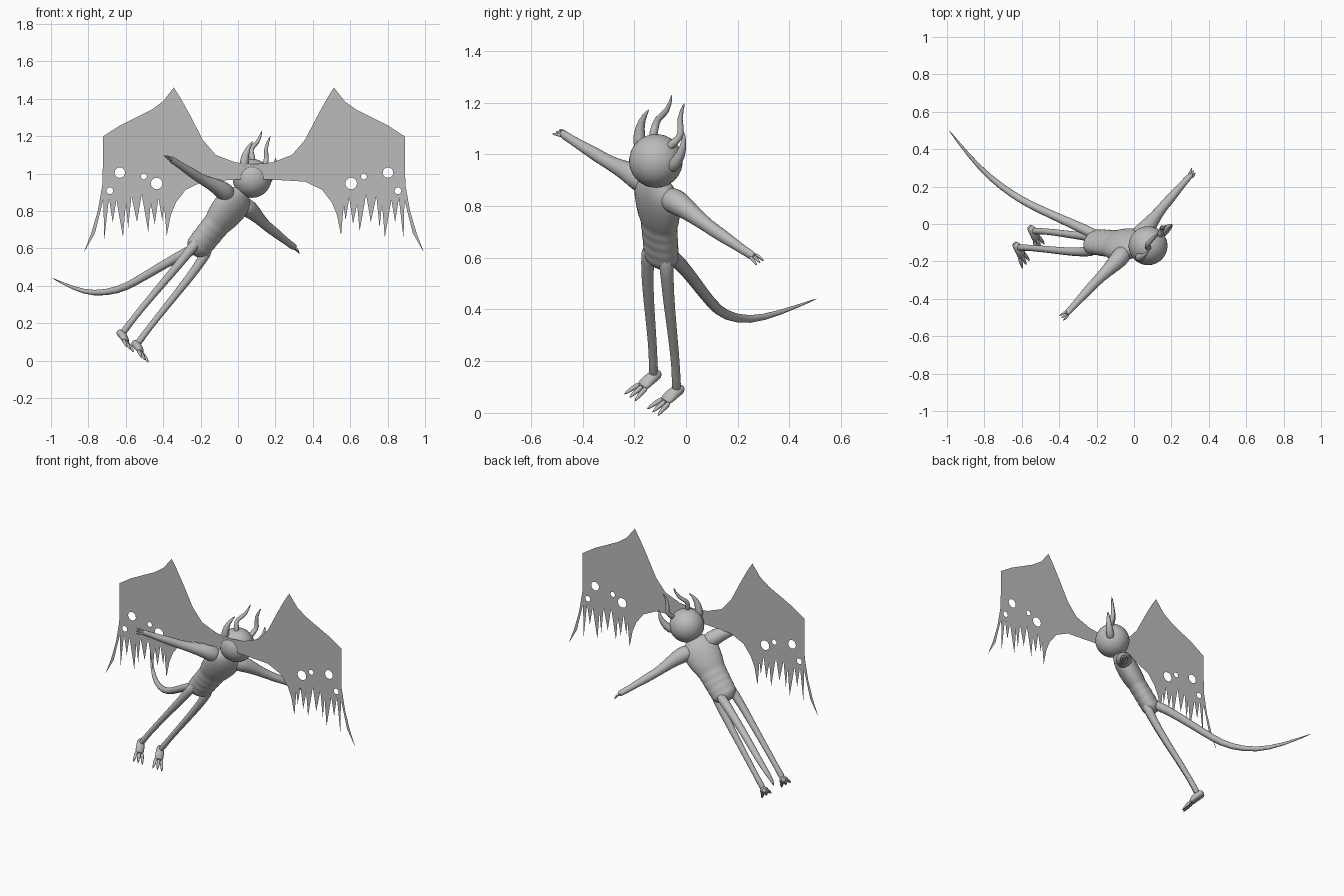
import bpy, bmesh, math
from mathutils import Vector, Matrix

cube = bpy.data.objects.get("Cube")
if cube:
    bpy.data.objects.remove(cube, do_unlink=True)

# Materials
def make_mat(name, col):
    m = bpy.data.materials.new(name)
    m.use_nodes = True
    m.diffuse_color = col
    m.node_tree.nodes["Principled BSDF"].inputs["Base Color"].default_value = col
    return m

grey = make_mat("plain grey", (0.5, 0.5, 0.5, 1))

# Tilted body frame: x = its left, y = its back, z = its up
left = Vector((0.60, 0.67, -0.43)).normalized()
up = Vector((0.64, -0.04, 0.77))
up = (up - left * up.dot(left)).normalized()
back = up.cross(left)
POSE = Matrix((left, back, up)).transposed().to_4x4()
POSE.translation = (-0.025, -0.109, 0.846)

def finish(obj):
    obj.data.materials.append(grey)
    bpy.ops.object.select_all(action='DESELECT')
    obj.select_set(True)
    bpy.context.view_layer.objects.active = obj
    bpy.ops.object.shade_smooth_by_angle(angle=math.radians(60))

def tube(name, path, radii, pose=POSE, sides=10, level=1):
    """Loft elliptical rings along a path; a radius is a number or a pair."""
    pts = [Vector(p) for p in path]
    bm = bmesh.new()
    rings = []
    for i, p in enumerate(pts):
        d = (pts[min(i + 1, len(pts) - 1)] - pts[max(i - 1, 0)]).normalized()
        ref = Vector((0, 0, 1)) if abs(d.y) > 0.8 else Vector((0, 1, 0))
        a = ref.cross(d).normalized()
        b = d.cross(a)
        r = radii[i]
        ra, rb = r if isinstance(r, tuple) else (r, r)
        rings.append([bm.verts.new(p + a * ra * math.cos(t) + b * rb * math.sin(t))
                      for t in (2 * math.pi * k / sides for k in range(sides))])
    for r0, r1 in zip(rings, rings[1:]):
        for k in range(sides):
            j = (k + 1) % sides
            bm.faces.new((r0[k], r0[j], r1[j], r1[k]))
    bm.faces.new(rings[0][::-1])
    bm.faces.new(rings[-1])
    bm.transform(pose)
    bmesh.ops.recalc_face_normals(bm, faces=bm.faces)
    me = bpy.data.meshes.new(name)
    bm.to_mesh(me)
    bm.free()
    obj = bpy.data.objects.new(name, me)
    bpy.context.collection.objects.link(obj)
    finish(obj)
    if level:
        obj.modifiers.new("Smooth", 'SUBSURF').levels = level
        obj.modifiers["Smooth"].render_levels = level
    return obj

# Torso with ridged belly
heights = [0.10, 0.075, 0.045, 0.0, -0.06, -0.12]
sizes = [(0.03, 0.03), (0.05, 0.04), (0.095, 0.055), (0.115, 0.066), (0.11, 0.068), (0.097, 0.064)]
for k in range(8):
    ridge = 0.008 if k % 2 else 0
    heights.append(-0.15 - 0.022 * k)
    sizes.append((0.085 - 0.001 * k + ridge / 2, 0.054 + ridge))
heights += [-0.335, -0.355]
sizes += [(0.06, 0.045), (0.025, 0.02)]
tube("torso", [(0, -0.005, h) for h in heights], sizes, sides=16)

# Head and neck
bpy.ops.mesh.primitive_uv_sphere_add(segments=32, ring_count=20, radius=0.104)
head = bpy.context.object
head.name = "head"
head.data.transform(POSE @ Matrix.Translation((0, 0.003, 0.163)))
finish(head)
tube("neck", [(0, 0, 0.05), (0, 0, 0.08), (0, 0, 0.11)], [0.04, 0.032, 0.035])

# Limbs and horns, mirrored left and right
for side, s in (("left", 1), ("right", -1)):
    def at(*pts):
        return [(s * x, y, z) for x, y, z in pts]
    tube(side + "_arm",
         at((0.04, 0, 0.01), (0.09, 0, 0.02), (0.15, 0, 0.02), (0.22, 0, 0.01), (0.30, 0, 0),
            (0.36, 0, 0), (0.48, 0, -0.005), (0.53, 0, -0.005), (0.56, 0, -0.005)),
         [0.04, 0.056, 0.046, 0.034, 0.027, 0.028, 0.018, (0.021, 0.017), (0.016, 0.014)])
    for i, dy in enumerate((-0.016, 0, 0.016)):
        tube(f"{side}_finger_{i + 1}",
             at((0.54, dy * 0.6, -0.005), (0.565, dy, -0.005), (0.59, dy * 1.1, -0.018)),
             [0.009, 0.008, 0.003], sides=6)
    tube(side + "_leg",
         at((0.045, -0.02, -0.27), (0.056, -0.03, -0.34), (0.06, -0.035, -0.45), (0.063, -0.032, -0.6),
            (0.065, -0.028, -0.75), (0.066, -0.03, -0.86), (0.066, -0.035, -0.92)),
         [0.035, 0.027, 0.024, 0.02, 0.018, 0.017, 0.022])
    tube(side + "_foot",
         at((0.066, 0.002, -0.925), (0.066, -0.02, -0.92), (0.066, -0.06, -0.922), (0.066, -0.105, -0.938)),
         [(0.014, 0.014), (0.024, 0.024), (0.028, 0.023), (0.032, 0.012)])
    for i, dx in enumerate((-0.022, 0, 0.022)):
        tube(f"{side}_toe_{i + 1}",
             at((0.066 + dx * 0.8, -0.085, -0.935), (0.066 + dx * 1.1, -0.125, -0.94),
                (0.066 + dx * 1.4, -0.165, -0.952)),
             [0.013, 0.012, 0.004], sides=6)
    tube(side + "_top_horn",
         at((0.045, 0.03, 0.235), (0.06, 0.06, 0.262), (0.073, 0.085, 0.286),
            (0.03, 0.106, 0.328), (0.037, 0.14, 0.397)),
         [0.02, 0.017, 0.015, 0.012, 0.003], sides=8)
    tube(side + "_side_horn",
         at((0.085, 0, 0.17), (0.112, 0.018, 0.215), (0.123, 0.046, 0.274), (0.1, 0.072, 0.325)),
         [0.03, 0.026, 0.015, 0.003], sides=8)

# Tail
tube("tail",
     [(-0.19, -0.07, 0.61), (-0.26, -0.03, 0.59), (-0.42, 0.04, 0.5), (-0.55, 0.10, 0.42), (-0.64, 0.15, 0.375),
      (-0.77, 0.245, 0.355), (-0.88, 0.36, 0.385), (-1.0, 0.515, 0.445)],
     [0.035, 0.03, 0.025, 0.023, 0.021, 0.017, 0.011, 0.002], pose=Matrix.Identity(4), sides=8)

# Tattered wings: one flat sheet, outline mirrored about the middle, with holes
MID = 0.085
top = [(0, 1.05), (0.1, 1.06), (0.204, 1.10), (0.273, 1.18), (0.343, 1.315), (0.39, 1.40), (0.428, 1.46),
       (0.487, 1.385), (0.55, 1.34), (0.62, 1.305), (0.72, 1.255), (0.808, 1.198)]
outer = [(0.808, 1.03), (0.81, 0.94), (0.835, 0.80), (0.87, 0.68), (0.91, 0.577)]
tears = [(0.85, 0.68), (0.805, 0.86), (0.80, 0.65), (0.775, 0.87), (0.755, 0.74), (0.735, 0.86), (0.70, 0.66),
         (0.685, 0.84), (0.672, 0.71), (0.655, 0.88), (0.625, 0.74), (0.60, 0.89), (0.565, 0.69), (0.552, 0.84),
         (0.53, 0.73), (0.51, 0.87), (0.49, 0.75), (0.48, 0.83), (0.466, 0.67)]
under = [(0.444, 0.78), (0.417, 0.845), (0.364, 0.914), (0.273, 0.957), (0.086, 0.968), (0, 0.972)]
half = top + outer + tears + under
outline = [(MID + d, z) for d, z in half] + [(MID - d, z) for d, z in half[-2:0:-1]]
holes = [(0.52, 0.947, 0.031), (0.717, 1.005, 0.028), (0.77, 0.908, 0.018), (0.588, 0.985, 0.016)]
loops = [outline]
for d, z, r in holes:
    for s in (1, -1):
        loops.append([(MID + s * d + r * math.cos(t), z + r * math.sin(t))
                      for t in (math.tau * k / 16 for k in range(16))])
cu = bpy.data.curves.new("wings", 'CURVE')
cu.dimensions = '2D'
cu.fill_mode = 'BOTH'
for loop in loops:
    sp = cu.splines.new('POLY')
    sp.points.add(len(loop) - 1)
    for p, (x, z) in zip(sp.points, loop):
        p.co = (x, z, 0, 1)
    sp.use_cyclic_u = True
wings = bpy.data.objects.new("wings", cu)
bpy.context.collection.objects.link(wings)
bpy.ops.object.select_all(action='DESELECT')
wings.select_set(True)
bpy.context.view_layer.objects.active = wings
bpy.ops.object.convert(target='MESH')
wings = bpy.context.object
wings.data.transform(Matrix.Translation((0, -0.2, 0)) @ Matrix.Rotation(math.pi / 2, 4, 'X'))
finish(wings)
